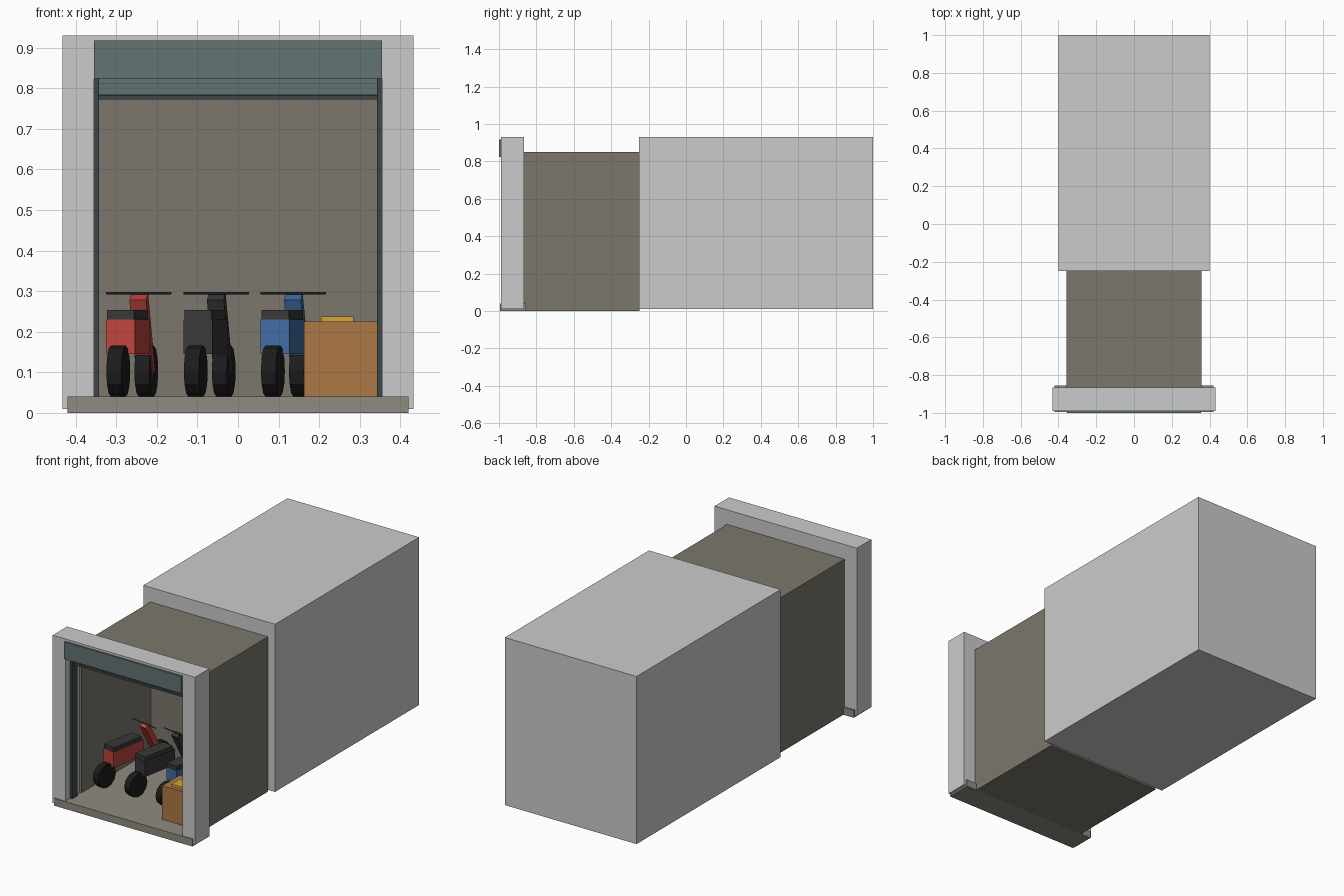
import bpy, math
from mathutils import Matrix, Vector

if "Cube" in bpy.data.objects:
    bpy.data.objects.remove(bpy.data.objects["Cube"])


def mat(name, r, g, b):
    m = bpy.data.materials.new(name)
    m.diffuse_color = (r, g, b, 1)
    m.use_nodes = True
    m.node_tree.nodes["Principled BSDF"].inputs["Base Color"].default_value = m.diffuse_color
    return m


WALL = mat("wall_brown", .20, .185, .15)
FLOOR = mat("floor_stone", .28, .26, .22)
TEAL = mat("shutter_teal", .126, .172, .172)
DARK_TEAL = mat("dark_teal", .045, .065, .065)
RED = mat("red_paint", .5, .06, .045)
BLUE = mat("blue_paint", .055, .15, .36)
BLACK = mat("black_paint", .04, .04, .04)
RUBBER = mat("rubber", .012, .012, .012)
CARD = mat("crate_brown", .43, .19, .06)
AMBER = mat("lid_amber", .7, .36, .04)


def finish(name, material, matrix):
    o = bpy.context.object
    o.name = name
    o.data.transform(matrix)
    if material:
        o.data.materials.append(material)
    return o


def box(name, x, y, z, material=None, place=Matrix()):
    """Box from its (min, max) ranges, moved by an optional matrix."""
    bpy.ops.mesh.primitive_cube_add(size=1)
    mid = Vector([(a + b) / 2 for a, b in (x, y, z)])
    size = [b - a for a, b in (x, y, z)]
    return finish(name, material, place @ Matrix.Translation(mid) @ Matrix.Diagonal((*size, 1)))


def rod(name, centre, radius, width, sides, material, place):
    """Cylinder lying across the local x axis."""
    bpy.ops.mesh.primitive_cylinder_add(vertices=sides, radius=radius, depth=width)
    return finish(name, material,
                  place @ Matrix.Translation(centre) @ Matrix.Rotation(math.pi / 2, 4, 'Y'))


# Rear building block and front portal
box("rear_block", (-.4, .4), (-.25, 1), (.01, .93))
for s, side in ((-1, "left"), (1, "right")):
    box(f"{side}_pillar", sorted((s * .355, s * .432)), (-.99, -.865), (.01, .93))
    box(f"{side}_guide_rail", sorted((s * .342, s * .357)), (-.95, -.905), (.04, .824), DARK_TEAL)
    box(f"{side}_wall", sorted((s * .345, s * .357)), (-.866, -.25), (0, .85), WALL)
box("lintel", (-.355, .355), (-.99, -.865), (.824, .93))

# Room shell
box("room_ceiling", (-.357, .357), (-.866, -.25), (.838, .85), WALL)
box("room_back_wall", (-.357, .357), (-.262, -.249), (0, .85), WALL)
box("room_base", (-.357, .357), (-.866, -.25), (0, .012), WALL)
box("room_floor", (-.345, .345), (-.857, -.262), (.012, .04), FLOOR)
box("threshold", (-.42, .42), (-.995, -.855), (0, .04), FLOOR)

# Rolled-up shutter under its housing
box("shutter_housing", (-.355, .355), (-1, -.985), (.824, .918), TEAL)
for i in range(2):
    z = .786 + i * .026
    box("shutter_slat", (-.342, .342), (-.935, -.92), (z, z + .024), TEAL)
    box("shutter_joint", (-.342, .342), (-.932, -.923), (z - .003, z + .001), DARK_TEAL)
box("shutter_bottom_bar", (-.342, .342), (-.94, -.915), (.772, .784), DARK_TEAL)


def scooter(colour, x, material):
    """Parked scooter; local origin under the rear wheel, local y runs forward."""
    place = Matrix.Translation((x, -.738, .04)) @ Matrix.Rotation(-.18, 4, 'Z')
    for label, y in (("rear", 0), ("front", .385)):
        rod(f"{colour}_{label}_wheel", (0, y, .063), .063, .037, 12, RUBBER, place)
    box(f"{colour}_body", (-.036, .036), (.03, .24), (.105, .19), material, place)
    box(f"{colour}_seat", (-.034, .034), (.032, .225), (.19, .213), BLACK, place)
    # Fork leans back from the front axle to the handlebar
    lean = place @ Matrix.Translation((0, .33, .153)) @ Matrix.Rotation(.48, 4, 'X')
    box(f"{colour}_fork", (-.021, .021), (-.016, .016), (-.105, .105), material, lean)
    rod(f"{colour}_handlebar", (0, .28, .255), .003, .163, 8, DARK_TEAL, place)


for colour, x, material in (("red", -.295, RED), ("black", -.104, BLACK), ("blue", .086, BLUE)):
    scooter(colour, x, material)

# Storage crate with a small lid
box("crate", (.163, .342), (-.89, -.74), (.04, .225), CARD)
box("crate_lid", (.205, .285), (-.87, -.80), (.225, .238), AMBER)
